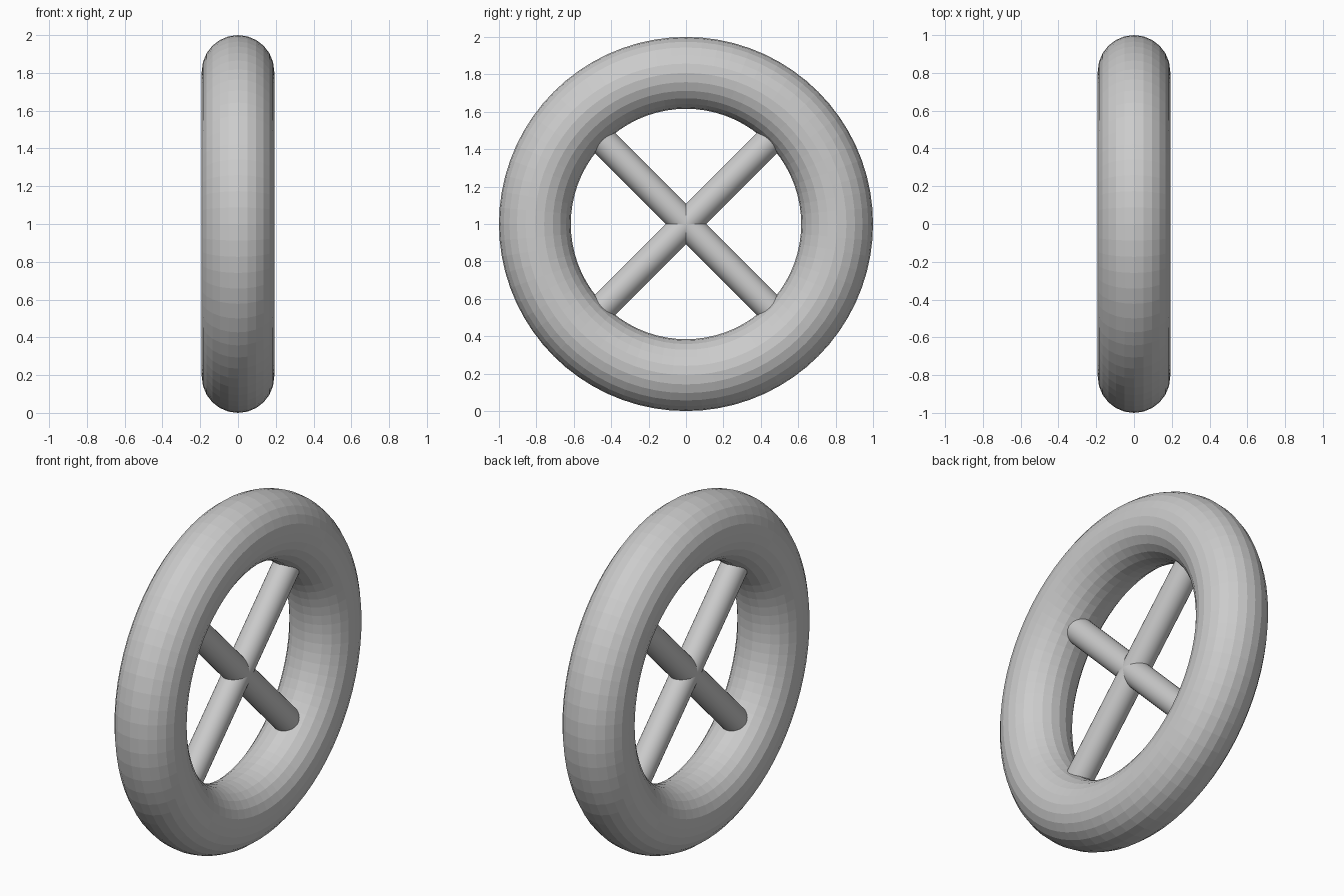
import bpy
import math

cube = bpy.data.objects.get("Cube")
if cube:
    bpy.data.objects.remove(cube, do_unlink=True)

MAJOR, MINOR, SPOKE = 0.808, 0.192, 0.076

grey = bpy.data.materials.new("light grey")
grey.use_nodes = True
colour = (0.6, 0.6, 0.6, 1)
grey.diffuse_color = colour
grey.node_tree.nodes["Principled BSDF"].inputs["Base Color"].default_value = colour


def finish(name):
    obj = bpy.context.object
    obj.name = name
    obj.data.materials.append(grey)
    return obj


# Rim: a faceted ring standing upright, with its axle along x
bpy.ops.mesh.primitive_torus_add(
    major_radius=MAJOR, minor_radius=MINOR, major_segments=72, minor_segments=24,
    location=(0, 0, 1), rotation=(0, math.pi / 2, 0))
finish("rim")

# Two full-width bars crossing at the hub, ends buried in the rim
for name, side in (("spoke_bar_rising", -1), ("spoke_bar_falling", 1)):
    bpy.ops.mesh.primitive_cylinder_add(
        vertices=32, radius=SPOKE, depth=2 * MAJOR,
        location=(0, 0, 1), rotation=(side * math.pi / 4, 0, 0))
    finish(name)
    bpy.ops.object.shade_smooth_by_angle(angle=math.radians(30))
